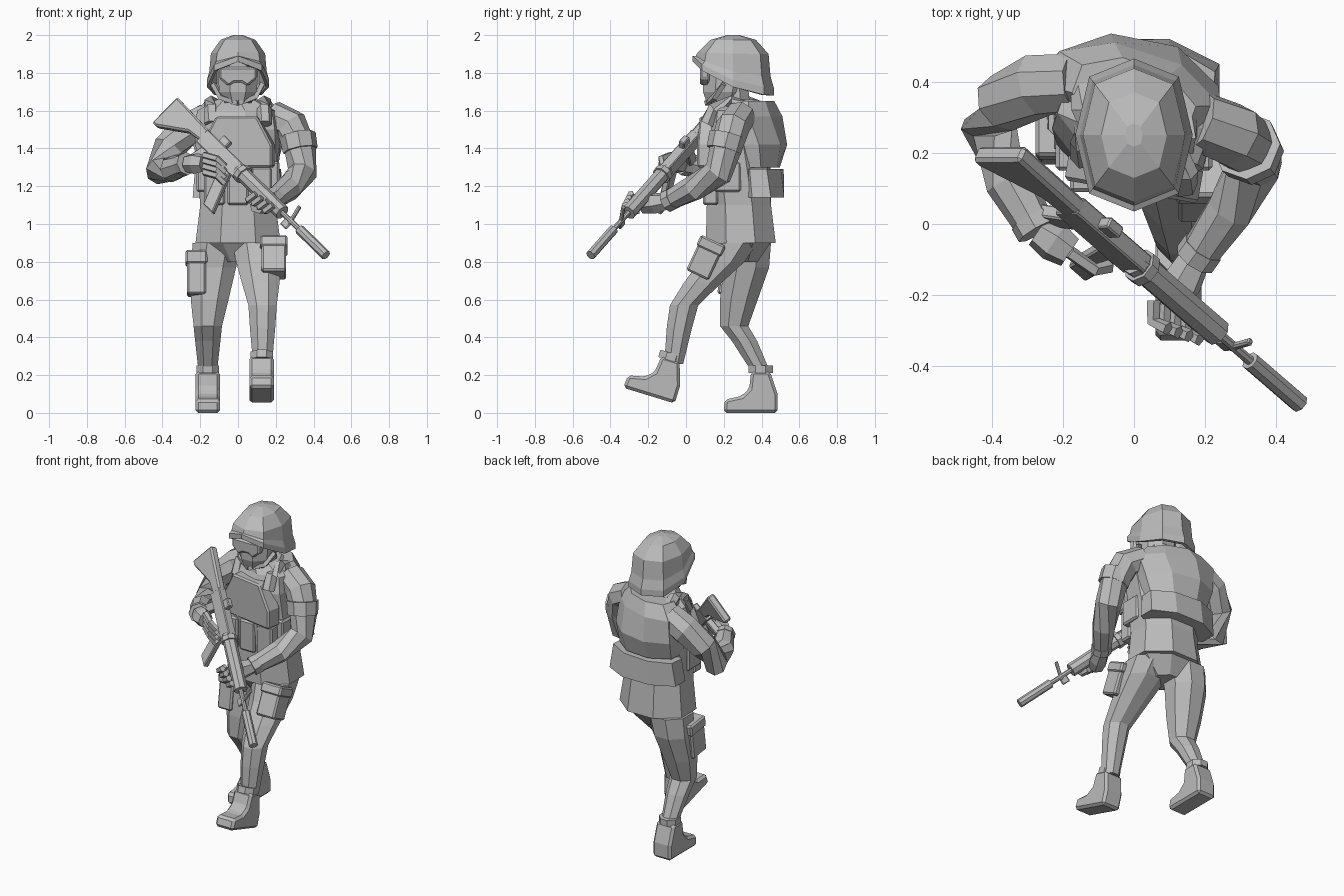
import bpy, bmesh
from math import sin, cos, pi, radians
from mathutils import Vector, Matrix

cube = bpy.data.objects.get("Cube")
if cube:
    bpy.data.objects.remove(cube, do_unlink=True)

grey = bpy.data.materials.new("plain grey")
grey.use_nodes = True
grey.diffuse_color = (.5, .5, .5, 1)
grey.node_tree.nodes["Principled BSDF"].inputs["Base Color"].default_value = grey.diffuse_color

RIGHTWARD, BACKWARD, UPWARD = Matrix.Identity(3)


def skin(name, rings, bevel=0):
    """Join a list of point rings into a closed, flat-shaded part."""
    bm = bmesh.new()
    loops = [[bm.verts.new(point) for point in ring] for ring in rings]
    for low, high in zip(loops, loops[1:]):
        for i in range(len(low)):
            bm.faces.new((low[i - 1], low[i], high[i], high[i - 1]))
    bm.faces.new(loops[0])
    bm.faces.new(loops[-1])
    bmesh.ops.recalc_face_normals(bm, faces=bm.faces)
    mesh = bpy.data.meshes.new(name)
    bm.to_mesh(mesh)
    bm.free()
    mesh.materials.append(grey)
    part = bpy.data.objects.new(name, mesh)
    bpy.context.collection.objects.link(part)
    if bevel:
        chamfer = part.modifiers.new("chamfer", "BEVEL")
        chamfer.width, chamfer.segments = bevel, 1


def polygon(centre, first_axis, second_axis, sides=8):
    """Regular polygon whose flat sides touch the ends of its two half axes."""
    angles = [2 * pi * (i + .5) / sides for i in range(sides)]
    return [Vector(centre) + (first_axis * cos(a) + second_axis * sin(a)) / cos(pi / sides)
            for a in angles]


def body_twist(height):
    """The shoulders turn to the model's right while the hips face forward."""
    share = min(max((height - 1.2) / .4, 0), 1)
    return Matrix.Rotation(radians(-20) * share, 3, "Z")


def trunk(name, sections, twisted=True):
    """Level sections on the centre line: depth, height, half width, half depth."""
    rings = []
    for y, z, half_width, half_depth in sections:
        turn = body_twist(z) if twisted else Matrix.Identity(3)
        rings.append(polygon((0, y, z), turn @ RIGHTWARD * half_width,
                             turn @ BACKWARD * half_depth))
    skin(name, rings)


def leg(name, joints, radii):
    """Level sections that follow the joints of a leg."""
    skin(name, [polygon(joint, RIGHTWARD * radius, BACKWARD * radius)
                for joint, radius in zip(joints, radii)])


def tube(name, points, radii, sides=8):
    """Polygonal tube across a path, with a radius for each point."""
    path = [Vector(point) for point in points]
    rings = []
    for k, (point, radius) in enumerate(zip(path, radii)):
        along = (path[min(k + 1, len(path) - 1)] - path[max(k - 1, 0)]).normalized()
        across = along.cross(Vector((.3, 1, .2))).normalized()
        rings.append(polygon(point, across * radius, along.cross(across) * radius, sides))
    skin(name, rings)


def plate(name, profile, origin, first_axis, second_axis, thickness, bevel=.01):
    """Extrude a flat profile evenly to both sides of its plane."""
    half = first_axis.cross(second_axis).normalized() * thickness / 2
    flat = [Vector(origin) + first_axis * a + second_axis * b for a, b in profile]
    skin(name, [[point - half for point in flat], [point + half for point in flat]], bevel)


def box(name, centre, size, tilt=0):
    """Chamfered box, tilted about the sideways axis."""
    turn = Matrix.Rotation(radians(tilt), 3, "X")
    width, depth, height = size
    corners = [(a * depth / 2, b * height / 2) for a, b in ((-1, -1), (1, -1), (1, 1), (-1, 1))]
    plate(name, corners, centre, turn @ BACKWARD, turn @ UPWARD, width)


def mirrored(half_profile):
    return half_profile + [(-x, z) for x, z in reversed(half_profile)]


# Helmet: an eight-sided dome whose rim drops from the brow to the nape
def helmet_ring(scale, height, brow_rise):
    ring = []
    for i in range(8):
        angle = i * pi / 4
        reach = scale * (1.08 if i % 2 else 1)
        rise = brow_rise * ((1 + cos(angle)) / 2) ** 2
        ring.append((.165 * reach * sin(angle), .25 - .215 * reach * cos(angle), height + rise))
    return ring


skin("helmet", [helmet_ring(*section) for section in (
    (.86, 1.86, 0), (.9, 1.68, .18), (1, 1.68, .18), (1, 1.72, .17),
    (.92, 1.78, .11), (.87, 1.9, .01), (.56, 1.975, 0), (.15, 2, 0))])

# Head, neck and goggles
trunk("head", [(.2, 1.64, .07, .09), (.2, 1.7, .1, .11), (.22, 1.87, .11, .13)], twisted=False)
trunk("neck", [(.26, 1.5, .09, .09), (.25, 1.72, .08, .08)], twisted=False)
goggles = mirrored([(.02, 1.75), (.05, 1.73), (.1, 1.77), (.1, 1.83)])
plate("goggles", goggles, BACKWARD * .1, RIGHTWARD, UPWARD, .05)

# Jacket and hips
trunk("jacket", [(.29, .9, .225, .185), (.28, 1.1, .2, .17), (.27, 1.3, .21, .17),
                 (.28, 1.5, .22, .17), (.29, 1.6, .21, .13), (.27, 1.66, .1, .1)])
trunk("hips", [(.29, .8, .09, .09), (.29, .92, .22, .17)])

# Vest: chest plate, back panel, rear pouch and small pouches
chest = mirrored([(.19, 1.3), (.19, 1.42), (.11, 1.57)])
plate("chest_plate", chest, BACKWARD * .14, body_twist(1.4) @ RIGHTWARD, UPWARD, .1)
trunk("back_panel", [(.36, 1.3, .2, .13), (.37, 1.42, .23, .15),
                     (.36, 1.57, .24, .125), (.35, 1.65, .17, .1)])
trunk("rear_pouch", [(.4, 1.14, .24, .12), (.4, 1.29, .225, .11)])
for column in (-1, 0, 1):
    box("front_pouch", (column / 8, .13, 1.2), (.11, .08, .2))

# Side pouches, chin straps and shoulder straps
for side, label in ((1, "left"), (-1, "right")):
    box(label + "_side_pouch", (side * .19, .22, 1.25), (.06, .14, .16))
    tube(label + "_chin_strap", [(side * .13, .2, 1.74), (side * .09, .15, 1.67), (0, .11, 1.64)],
         [.012] * 3, sides=4)
    arch = [pi * step / 4 for step in range(5)]
    tube(label + "_shoulder_strap",
         [(side * .14, .28 - side * .04 - .13 * cos(a), 1.53 + .11 * sin(a)) for a in arch],
         [.035] * len(arch), sides=6)

# Legs: the left one strides forward, the right one trails
leg_radii = [.13, .12, .1, .075, .067, .05]
leg("left_leg", [(.1, .25, .9), (.11, .19, .8), (.12, .09, .69), (.13, -.01, .57),
                 (.13, -.035, .45), (.13, -.065, .26)], leg_radii)
leg("right_leg", [(-.11, .32, .9), (-.13, .32, .77), (-.15, .28, .6), (-.16, .255, .46),
                  (-.16, .31, .38), (-.16, .39, .23)], leg_radii)

# Boots share one profile measured from the heel; the left toe is raised
boot_profile = [(0, 0), (-.285, 0), (-.28, .07), (-.19, .09), (-.15, .13),
                (-.14, .22), (-.04, .22), (0, .1)]


def boot(label, heel, pitch):
    turn = Matrix.Rotation(radians(pitch), 3, "X")
    back, up = turn @ BACKWARD, turn @ UPWARD
    plate(label + "_boot", boot_profile, heel, back, up, .13, bevel=.015)
    ankle = Vector(heel) - back * .09
    skin(label + "_boot_cuff", [polygon(ankle + up * height, RIGHTWARD * .06, back * .065)
                                for height in (.21, .25)])


boot("left", (.125, -.06, .05), -17)
boot("right", (-.16, .485, 0), 0)


# Thigh pouches with overhanging flaps
def thigh_pouch(label, centre, size, tilt):
    box(label + "_thigh_pouch", centre, size, tilt)
    width, depth, height = size
    up = Matrix.Rotation(radians(tilt), 3, "X") @ UPWARD
    box(label + "_pouch_flap", Vector(centre) + up * height * .4,
        (width + .015, depth + .015, height / 3), tilt)


thigh_pouch("left", (.19, .1, .815), (.13, .13, .19), -25)
thigh_pouch("right", (-.22, .25, .73), (.1, .14, .22), -8)


# Arms with glove cuffs, palms and four bent fingers
def arm(label, joints, palm_end, reach, curl, spread):
    tube(label + "_arm", joints, [.08, .085, .078, .073, .064, .05])
    elbow_side, wrist = Vector(joints[-2]), Vector(joints[-1])
    tube(label + "_cuff", [elbow_side.lerp(wrist, part) for part in (.75, 1)], [.057] * 2)
    palm_end, reach = Vector(palm_end), Vector(reach)
    tube(label + "_palm", [wrist, wrist.lerp(palm_end, .5), palm_end], [.04, .05, .04], sides=6)
    for finger in range(4):
        knuckle = palm_end + Vector(spread) * (finger - 1.5)
        bend = knuckle + reach
        tube(label + "_finger", [knuckle, bend, bend + Vector(curl)], [.016] * 3, sides=5)


arm("left", [(.18, .29, 1.57), (.28, .25, 1.52), (.33, .21, 1.4), (.34, .17, 1.27),
             (.27, .04, 1.19), (.17, -.1, 1.12)],
    palm_end=(.1, -.23, 1.1), reach=(0, -.06, 0), curl=(.04, -.02, .03), spread=(.03, -.01, -.02))
arm("right", [(-.16, .4, 1.56), (-.27, .39, 1.5), (-.37, .34, 1.4), (-.41, .28, 1.28),
              (-.35, .12, 1.29), (-.27, -.02, 1.32)],
    palm_end=(-.18, -.08, 1.32), reach=(.07, -.05, -.02), curl=(.04, .01, -.04),
    spread=(0, 0, -.03))
tube("left_arm_band", [(.315, .22, 1.47), (.33, .2, 1.39)], [.09, .086])

# Rifle frame: one axis runs to the muzzle, the other to the underside
butt = Vector((-.35, .2, 1.63))
muzzle = Vector((.46, -.5, .84))
forward = (muzzle - butt).normalized()
side_of_gun = forward.cross(Vector((-.7, 0, -.7))).normalized()
under = side_of_gun.cross(forward)


def gun_block(name, start, end, top, bottom, thickness, lean=0):
    """Block along the gun whose underside may lean toward the muzzle."""
    profile = [(start, top), (end, top), (end + lean, bottom), (start + lean, bottom)]
    plate(name, profile, butt, forward, under, thickness, bevel=.005)


def gun_tube(name, start, end, radius):
    tube(name, [butt + forward * start, butt + forward * end], [radius] * 2)


stock = [(0, -.05), (.3, -.04), (.3, .03), (.2, .04), (.03, .14), (0, .14)]
plate("stock", stock, butt, forward, under, .05)
gun_block("receiver", .28, .6, -.04, .05, .055)
gun_block("pistol_grip", .33, .39, .03, .15, .04, lean=-.03)
gun_block("magazine", .48, .56, .04, .26, .035, lean=.1)
gun_block("rear_sight", .37, .43, -.08, -.03, .035)
gun_block("front_sight", 1, 1.02, -.09, .02, .02, lean=.03)
gun_block("sling_loop", 1, 1.05, 0, .05, .015)
gun_tube("hand_guard", .58, .96, .038)
gun_tube("guard_ring", .6, .63, .048)
gun_tube("barrel", .95, 1.14, .013)
gun_tube("muzzle_tube", 1.11, 1.34, .025)
